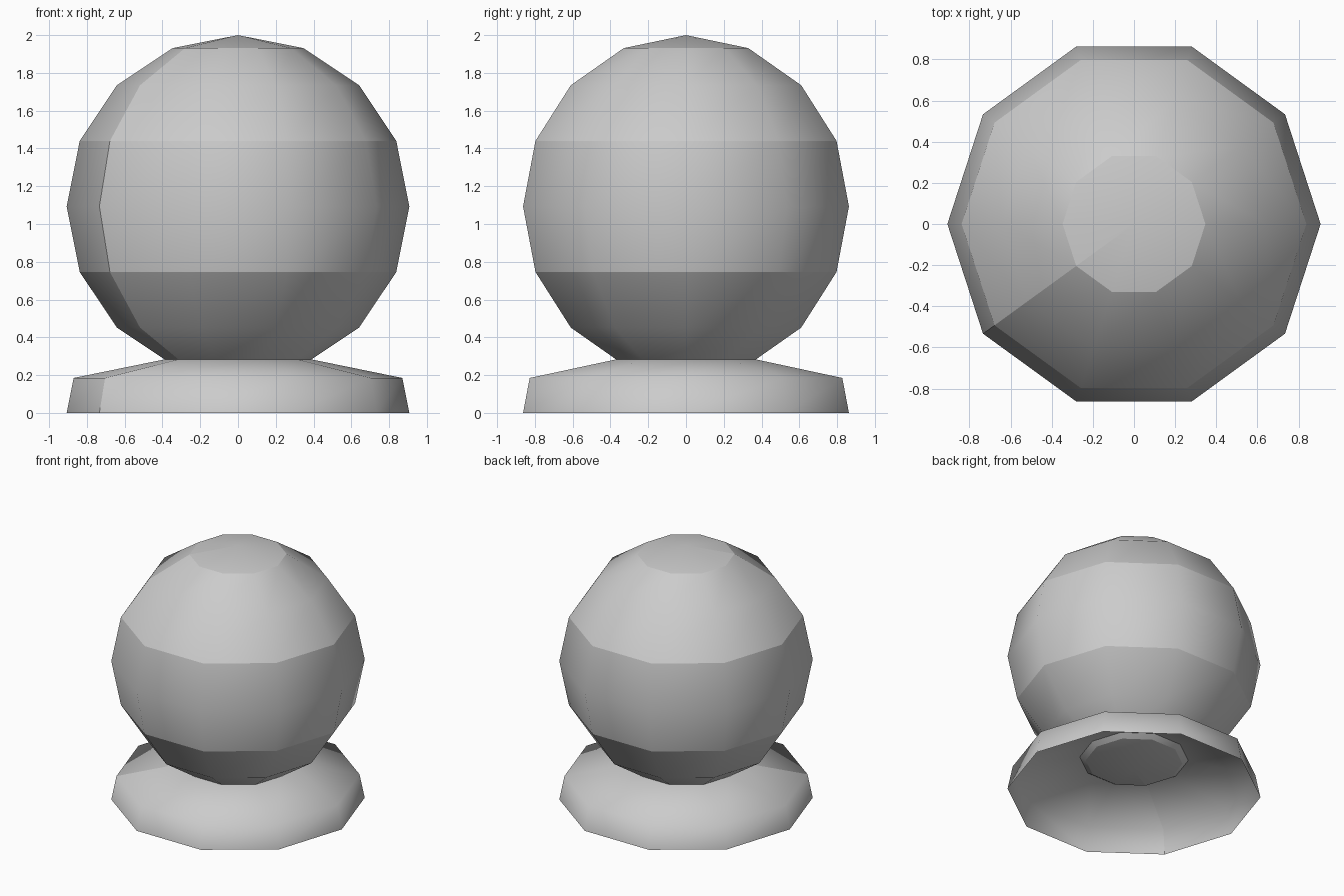
import bpy, bmesh, math

cube = bpy.data.objects.get("Cube")
if cube:
    bpy.data.objects.remove(cube, do_unlink=True)

SIDES = 10
SEAM = 6          # meridian that carries the hard crease
RADIUS = 0.907
CENTRE = 2 - RADIUS

grey = bpy.data.materials.new("plain_grey")
grey.use_nodes = True
colour = (0.6, 0.6, 0.6, 1)
grey.diffuse_color = colour
grey.node_tree.nodes["Principled BSDF"].inputs["Base Color"].default_value = colour


def lathe(name, profile, sharp_rings=()):
    """Spin (radius, height) points into a smooth shell with chosen hard edges."""
    bm = bmesh.new()
    rings = []
    for r, z in profile:
        if r < 1e-5:
            rings.append([bm.verts.new((0, 0, z))] * SIDES)
        else:
            angles = [math.tau * i / SIDES for i in range(SIDES)]
            rings.append([bm.verts.new((r * math.cos(a), r * math.sin(a), z)) for a in angles])
    for low, high in zip(rings, rings[1:]):
        for i in range(SIDES):
            j = (i + 1) % SIDES
            corners = dict.fromkeys((low[i], low[j], high[j], high[i]))
            bm.faces.new(list(corners)).smooth = True
    # hard horizontal rings and one hard meridian
    for k in sharp_rings:
        for i in range(SIDES):
            bm.edges.get((rings[k][i], rings[k][(i + 1) % SIDES])).smooth = False
    for low, high in zip(rings, rings[1:]):
        bm.edges.get((low[SEAM], high[SEAM])).smooth = False
    mesh = bpy.data.meshes.new(name)
    bm.to_mesh(mesh)
    bm.free()
    mesh.materials.append(grey)
    obj = bpy.data.objects.new(name, mesh)
    bpy.context.collection.objects.link(obj)
    return obj


# Ball: eight bands from the bottom pole to the top pole
ball = [(RADIUS * math.sin(math.pi * k / 8), CENTRE - RADIUS * math.cos(math.pi * k / 8))
        for k in range(9)]
lathe("ball", ball, sharp_rings=(1, 3, 5, 7))

# Base: hollow flared foot, open underneath, tucked into the ball
lathe("base", [(RADIUS, 0), (0.87, 0.185), (0.37, 0.287)])
